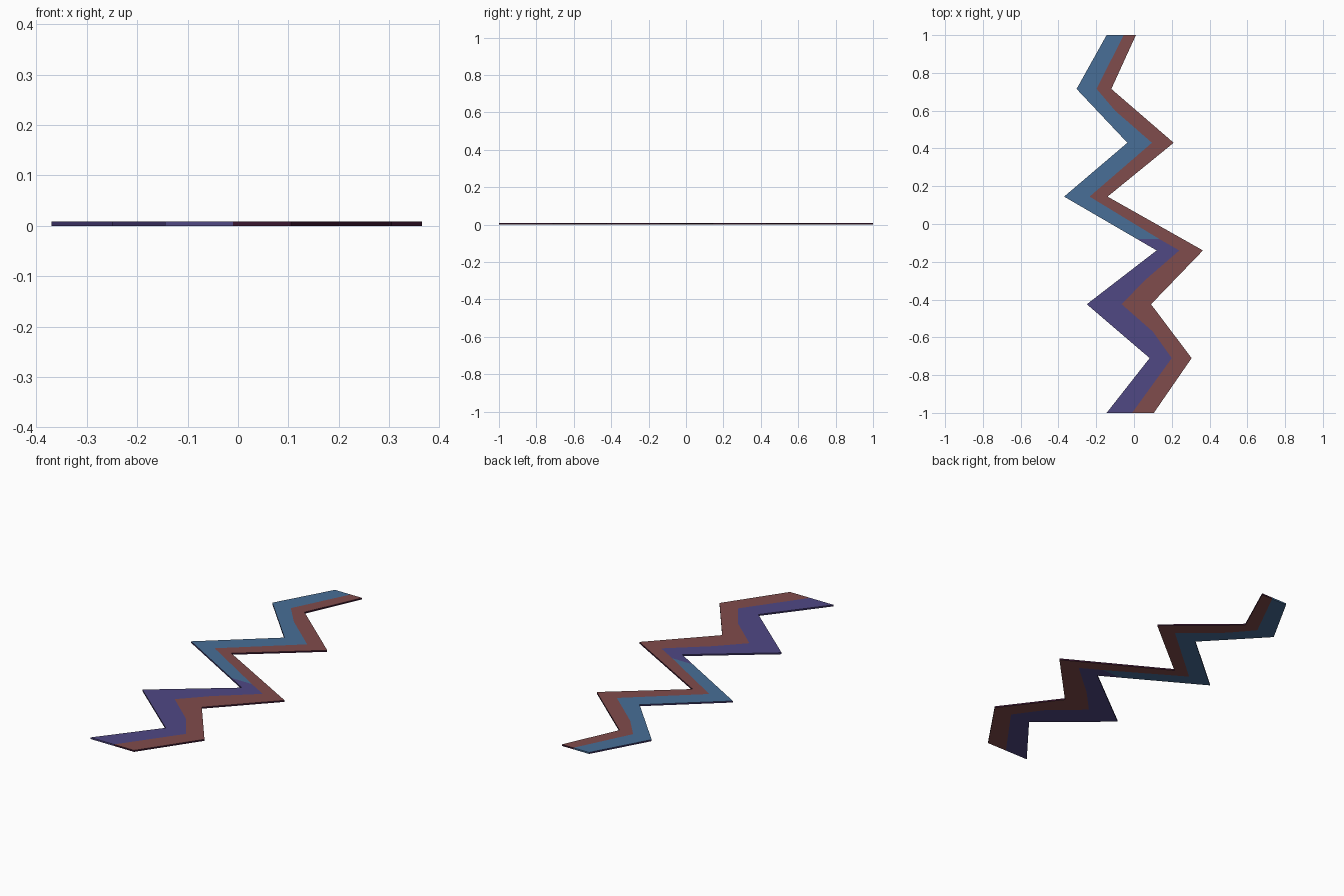
import bpy, bmesh

if "Cube" in bpy.data.objects:
    bpy.data.objects.remove(bpy.data.objects["Cube"])

THICK = 0.008


def material(name, rgb):
    lin = [(c / 255 / 12.92) if c < 11 else ((c / 255 + 0.055) / 1.055) ** 2.4 for c in rgb]
    m = bpy.data.materials.new(name)
    m.diffuse_color = (*lin, 1)
    m.use_nodes = True
    m.node_tree.nodes["Principled BSDF"].inputs["Base Color"].default_value = m.diffuse_color
    return m


mats = {
    "blue": material("steel blue", (72, 110, 151)),
    "purple": material("violet", (80, 72, 132)),
    "red": material("brick red", (128, 76, 76)),
    "indigo": material("dark indigo edge", (58, 48, 98)),
    "plum": material("dark plum edge", (58, 22, 48)),
}

# Zigzag rows: y, left edge, colour boundary
left_rows = [(1, -.145, -.055), (.715, -.304, -.198), (.6, None, -.1), (.43, -.035, .095),
             (.145, -.37, -.235), (-.08, None, .135), (-.14, .12, .24), (-.3, None, .055),
             (-.425, -.25, -.065), (-.57, None, .10), (-.71, .083, .20), (-1, -.145, -.01)]
right_edge = [(.01, 1), (-.12, .715), (.21, .43), (-.14, .145),
              (.365, -.14), (.09, -.425), (.305, -.71), (.105, -1)]
left_edge = [(l, y) for y, l, m in left_rows if l is not None]
middle = [(m, y) for y, l, m in left_rows]


def at(line, y):
    """x of a top-to-bottom polyline at height y"""
    for (x0, y0), (x1, y1) in zip(line, line[1:]):
        if y1 <= y <= y0:
            return x0 + (x1 - x0) * (y0 - y) / (y0 - y1)


def strip(name, a, b, ys, face_mat, edge_mat, edge_on_a, end_mat):
    """Thin slab between polylines a and b, with walls on its outer side and ends"""
    bm = bmesh.new()
    slots = [mats[face_mat], mats[edge_mat], mats[end_mat]]
    rows = [[bm.verts.new((at(l, y), y, z)) for l in (a, b) for z in (0, THICK)] for y in ys]
    for p, q in zip(rows, rows[1:]):
        bm.faces.new((p[1], q[1], q[3], p[3]))
        bm.faces.new((p[0], p[2], q[2], q[0]))
        wall = (p[0], q[0], q[1], p[1]) if edge_on_a else (p[2], p[3], q[3], q[2])
        bm.faces.new(wall).material_index = 1
    if ys[0] == 1:
        r = rows[0]
        bm.faces.new((r[0], r[1], r[3], r[2])).material_index = 2
    if ys[-1] == -1:
        r = rows[-1]
        bm.faces.new((r[0], r[2], r[3], r[1])).material_index = 2
    me = bpy.data.meshes.new(name)
    bm.to_mesh(me)
    bm.free()
    for m in slots:
        me.materials.append(m)
    bpy.context.collection.objects.link(bpy.data.objects.new(name, me))


ys = [r[0] for r in left_rows]
# Left stripe: blue at the back, violet at the front; red stripe runs the full length
strip("back_left_stripe", left_edge, middle, [y for y in ys if y >= -.08], "blue", "indigo", True, "blue")
strip("front_left_stripe", left_edge, middle, [y for y in ys if y <= -.08], "purple", "indigo", True, "purple")
strip("right_stripe", middle, right_edge, ys, "red", "plum", False, "plum")
